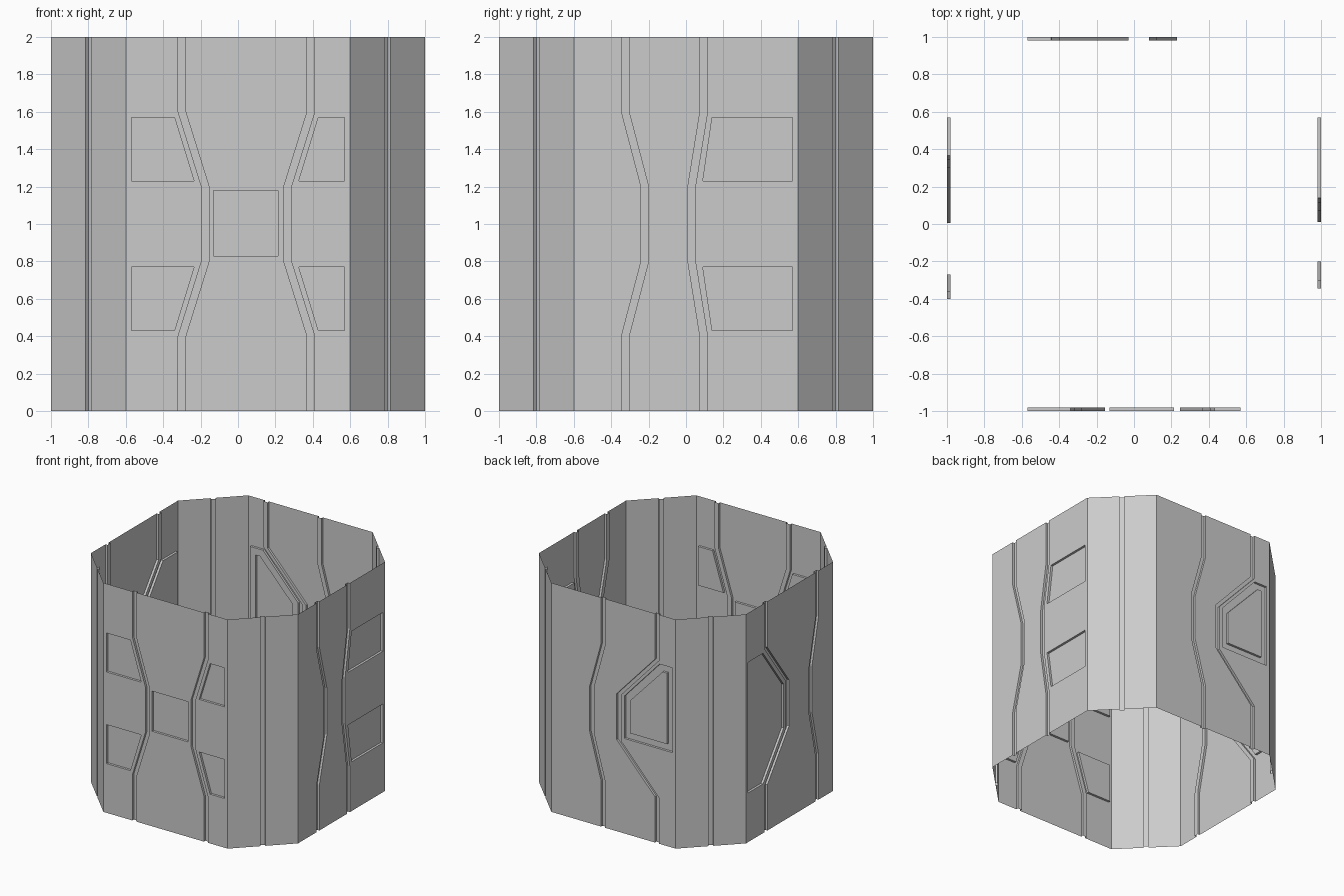
import bpy, bmesh, math
from mathutils import Vector
from mathutils.geometry import tessellate_polygon

if "Cube" in bpy.data.objects:
    bpy.data.objects.remove(bpy.data.objects["Cube"])

DEPTH = 0.02      # groove and panel recess
GROOVE = 0.02     # half width of a groove
H = 2.0


def area(pts):
    return sum(a[0] * b[1] - b[0] * a[1] for a, b in zip(pts, pts[1:] + pts[:1]))


def ccw(pts):
    return pts if area(pts) > 0 else pts[::-1]


def flip_z(pts):
    return [(u, H - z) for u, z in pts]


def mirror_u(pts):
    return [(-u, z) for u, z in pts]


def chain(outer, inner):
    """Vertical line that bends to 'inner' at mid height."""
    if outer == inner:
        return [(outer, 0), (outer, H)]
    return [(outer, 0), (outer, .4), (inner, .8), (inner, 1.2), (outer, 1.6), (outer, H)]


def wall(name, angle, radius, half, grooves, panels):
    """Thin wall seen from outside: u to the right, z up, d inward.
    grooves: (end u, middle u) left to right.  panels: (strip index, outline, raised pad or None)."""
    n = Vector((math.cos(angle), math.sin(angle), 0))
    r = Vector((-n.y, n.x, 0))
    bm = bmesh.new()

    def face(pts):
        bm.faces.new([bm.verts.new(n * (radius - d) + r * u + Vector((0, 0, z))) for u, z, d in pts])

    def sides(pts, d0, d1, closed=True):
        ends = pts[1:] + pts[:1] if closed else pts[1:]
        for p, q in zip(pts, ends):
            face([(*p, d0), (*q, d0), (*q, d1), (*p, d1)])

    def fill(loops, d):
        flat = [p for loop in loops for p in loop]
        for t in tessellate_polygon([[Vector((u, z, 0)) for u, z in loop] for loop in loops]):
            face([(*p, d) for p in ccw([flat[i] for i in t])])

    # Strips of wall between the grooves
    edges = [chain(-half, -half)]
    for o, i in grooves:
        edges += [chain(o - GROOVE, i - GROOVE), chain(o + GROOVE, i + GROOVE)]
    edges.append(chain(half, half))
    for k in range(0, len(edges), 2):
        outline = ccw(edges[k] + edges[k + 1][::-1])
        holes = [ccw(p) for s, p, pad in panels if s == k // 2]
        fill([outline] + holes, 0)

    # Sunk grooves
    for k in range(1, len(edges) - 1, 2):
        left, right = edges[k], edges[k + 1]
        sides(left[::-1], 0, DEPTH, False)
        sides(right, 0, DEPTH, False)
        for a, b, c, d in zip(left, right, right[1:], left[1:]):
            face([(*p, DEPTH) for p in (a, b, c, d)])

    # Sunk panels, with an optional pad rising back to the wall surface
    for s, p, pad in panels:
        p = ccw(p)
        sides(p, 0, DEPTH)
        if pad:
            pad = ccw(pad)
            fill([p, pad], DEPTH)
            sides(pad, DEPTH, 0)
            fill([pad], 0)
        else:
            fill([p], DEPTH)

    bmesh.ops.remove_doubles(bm, verts=bm.verts, dist=1e-5)
    mesh = bpy.data.meshes.new(name)
    bm.to_mesh(mesh)
    bm.free()
    bpy.context.collection.objects.link(bpy.data.objects.new(name, mesh))


# Front wall: four corner panels and one centre panel
fl = [(-.57, 1.57), (-.34, 1.57), (-.235, 1.23), (-.57, 1.23)]
fr = [(.57, 1.57), (.43, 1.57), (.325, 1.23), (.57, 1.23)]
mid = [(-.13, .83), (.215, .83), (.215, 1.18), (-.13, 1.18)]
wall("front_wall", -math.pi / 2, 1, .6, [(-.3, -.175), (.39, .265)],
     [(0, fl, None), (0, flip_z(fl), None), (1, mid, None), (2, fr, None), (2, flip_z(fr), None)])

# Right wall: two panels
rp = [(.57, 1.57), (.14, 1.57), (.09, 1.23), (.57, 1.23)]
wall("right_wall", 0, 1, .6, [(-.325, -.22), (.095, .03)],
     [(2, rp, None), (2, flip_z(rp), None)])

# Back wall: framed panel with a raised pad (outlines given in x, then mirrored)
frame = [(-.57, 1.57), (-.445, 1.57), (-.105, 1.2), (-.105, .83), (-.57, .83)]
pad = [(-.515, 1.51), (-.475, 1.51), (-.16, 1.175), (-.16, .89), (-.515, .89)]
wall("back_wall", math.pi / 2, 1, .6, [(-.1, -.21), (.42, .05)],
     [(2, mirror_u(frame), mirror_u(pad))])

# Left wall: one tall six-sided panel (outline given in y, then mirrored)
tall = [(.57, 1.57), (.365, 1.57), (.08, 1.19), (.08, .81), (.365, .43), (.57, .43)]
wall("left_wall", math.pi, 1, .6, [(-.325, -.025), (.38, .29)],
     [(0, mirror_u(tall), None)])

# Four slanted corner walls with one straight groove each
for i, side in enumerate(("back_right", "back_left", "front_left", "front_right")):
    wall(side + "_corner_wall", math.pi / 4 + i * math.pi / 2, .8 * math.sqrt(2),
         .2 * math.sqrt(2), [(0, 0)], [])
